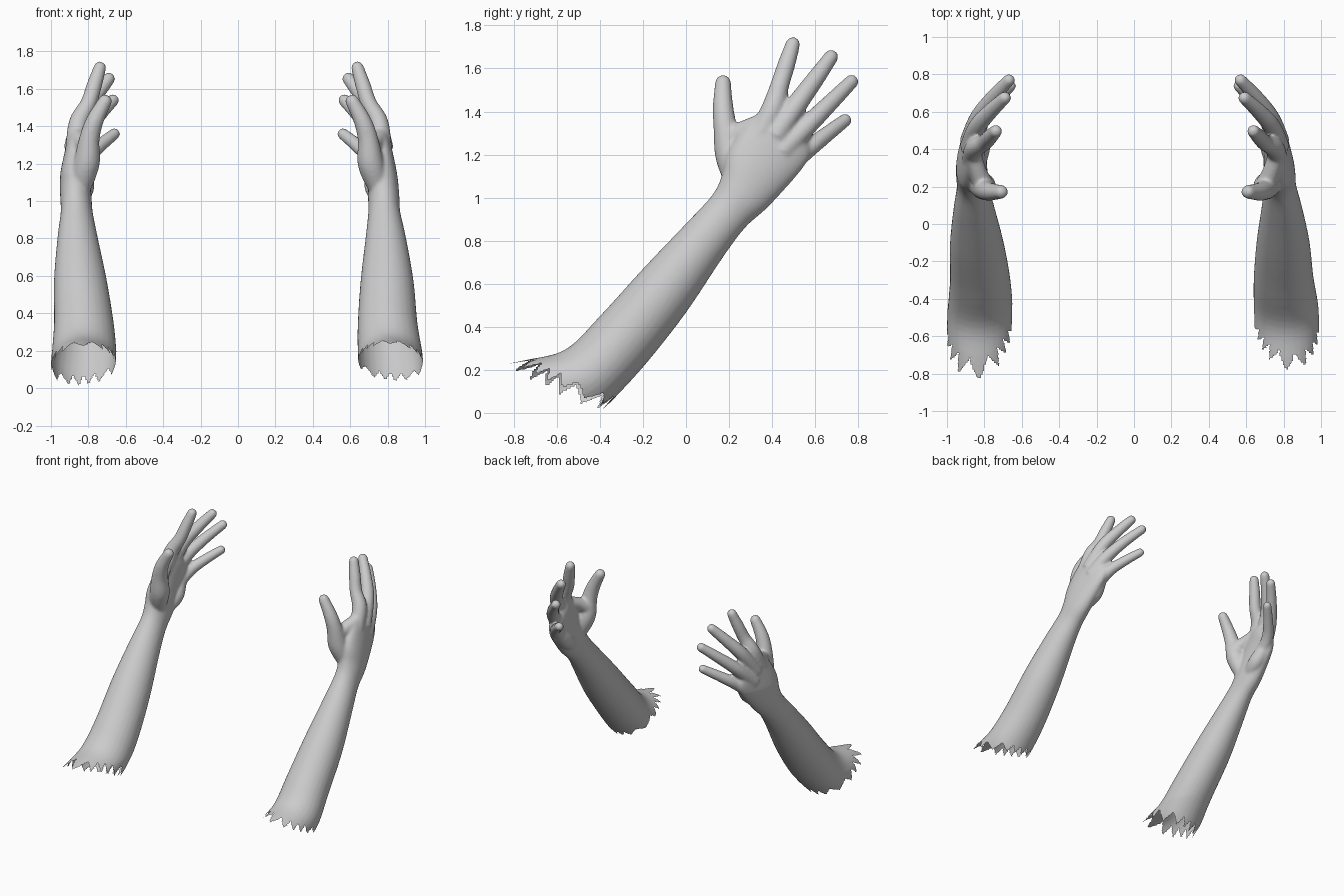
import bpy, bmesh, math
from mathutils import Vector as V

if "Cube" in bpy.data.objects:
    bpy.data.objects.remove(bpy.data.objects["Cube"])

SEG = 28


def catmull(keys, steps):
    """Smoothly interpolate tuples of numbers."""
    out = []
    for i in range(len(keys) - 1):
        p0, p1 = keys[max(i - 1, 0)], keys[i]
        p2, p3 = keys[i + 1], keys[min(i + 2, len(keys) - 1)]
        for s in range(steps):
            t = s / steps
            out.append([0.5 * (2*b + (c - a)*t + (2*a - 5*b + 4*c - d)*t*t
                               + (3*b - a - 3*c + d)*t**3)
                        for a, b, c, d in zip(p0, p1, p2, p3)])
    out.append(list(keys[-1]))
    return out


def loft(bm, rings):
    """Closed tube through rings of (centre, half axis, half axis)."""
    loops = []
    for c, a, b in rings:
        loops.append([bm.verts.new(c + a*math.cos(2*math.pi*k/SEG) + b*math.sin(2*math.pi*k/SEG))
                      for k in range(SEG)])
    for l0, l1 in zip(loops, loops[1:]):
        for k in range(SEG):
            j = (k + 1) % SEG
            bm.faces.new((l0[k], l0[j], l1[j], l1[k]))
    bm.faces.new(loops[0][::-1])
    bm.faces.new(loops[-1])


def finger(bm, keys):
    """Tapering round tube with rounded end, keys are x, y, z, radius."""
    pts = catmull(keys, 6)
    end, prev = V(pts[-1][:3]), V(pts[-2][:3])
    d, r = (end - prev).normalized(), pts[-1][3]
    for a in (20, 40, 60, 75, 86):
        a = math.radians(a)
        pts.append([*(end + d*r*math.sin(a)), r*math.cos(a)])
    rings = []
    for i, p in enumerate(pts):
        t = (V(pts[min(i + 1, len(pts) - 1)][:3]) - V(pts[max(i - 1, 0)][:3])).normalized()
        a = t.cross(V((0.8, -0.5, 0.3))).normalized()
        rings.append((V(p[:3]), a*(p[3] + 0.003), t.cross(a)*(p[3] + 0.003)))
    loft(bm, rings)


# forearm and palm: upper edge (y, z), lower edge (y, z), centre x, half width x, x tilt
ARM = [
    (-0.98, 0.20, -0.47, -0.07, 0.82, 0.17, 0),
    (-0.75, 0.245, -0.40, 0.00, 0.817, 0.173, 0),
    (-0.56, 0.295, -0.325, 0.075, 0.813, 0.173, 0),
    (-0.40, 0.45, -0.18, 0.235, 0.80, 0.16, 0),
    (-0.20, 0.67, 0.00, 0.465, 0.797, 0.142, 0),
    (0.00, 0.88, 0.17, 0.72, 0.79, 0.108, 0),
    (0.12, 1.01, 0.275, 0.86, 0.782, 0.086, 0),
    (0.165, 1.10, 0.37, 0.945, 0.779, 0.084, 0),
    (0.19, 1.20, 0.46, 1.04, 0.778, 0.08, 0.01),
    (0.25, 1.30, 0.545, 1.14, 0.775, 0.066, 0.02),
    (0.34, 1.40, 0.58, 1.21, 0.762, 0.054, 0.02),
    (0.40, 1.43, 0.56, 1.28, 0.752, 0.03, 0.015),
]
FINGERS = [
    # index, middle, ring, little
    [(.77, .34, 1.28, .05), (.752, .405, 1.42, .049), (.70, .435, 1.52, .041), (.668, .467, 1.62, .038), (.638, .497, 1.715, .031)],
    [(.78, .41, 1.28, .05), (.738, .52, 1.44, .045), (.67, .60, 1.55, .039), (.59, .675, 1.655, .031)],
    [(.78, .44, 1.21, .05), (.735, .565, 1.335, .043), (.66, .67, 1.44, .037), (.568, .77, 1.54, .030)],
    [(.76, .43, 1.12, .05), (.71, .565, 1.225, .040), (.64, .655, 1.295, .034), (.56, .74, 1.36, .028)],
    # thumb with ball, then the web beside it
    [(.75, .235, 1.08, .055), (.71, .205, 1.20, .067), (.695, .182, 1.33, .052), (.665, .172, 1.43, .044), (.61, .172, 1.535, .034)],
    [(.70, .20, 1.27, .055), (.73, .27, 1.31, .045), (.765, .37, 1.35, .045)],
    # heel of the palm on the little finger side
    [(.755, .33, 1.03, .05), (.735, .42, 1.09, .058), (.74, .50, 1.18, .045)],
]


def make_arm(name, side):
    bm = bmesh.new()
    rings = []
    for uy, uz, ly, lz, cx, hx, tilt in catmull(ARM, 5):
        u, l = V((cx, uy, uz)), V((cx - tilt, ly, lz))
        rings.append(((u + l)/2, (u - l)/2, V((hx, 0, 0))))
    loft(bm, rings)
    for f in FINGERS:
        finger(bm, f)
    bmesh.ops.recalc_face_normals(bm, faces=bm.faces)
    me = bpy.data.meshes.new(name)
    bm.to_mesh(me)
    bm.free()
    ob = bpy.data.objects.new(name, me)
    bpy.context.collection.objects.link(ob)

    # fuse the parts into one smooth skin
    m = ob.modifiers.new("fuse", 'REMESH')
    m.mode, m.voxel_size = 'VOXEL', 0.009
    m = ob.modifiers.new("soften", 'SMOOTH')
    m.factor, m.iterations = 0.5, 10
    dg = bpy.context.evaluated_depsgraph_get()
    skin = bpy.data.meshes.new_from_object(ob.evaluated_get(dg))
    ob.modifiers.clear()
    ob.data = skin

    # ragged open end below the elbow
    bm = bmesh.new()
    bm.from_mesh(skin)
    mean, amp = (0.035, 0.028) if side > 0 else (0.012, 0.036)
    gone = []
    for f in bm.faces:
        x, y, z = f.calc_center_median()
        d = 0.43*(y + 0.76) + 0.90*(z - 0.22)
        if d > 0.2:
            continue
        ang = math.atan2(x - 0.815, (0.9*(y + 0.56) - 0.43*(z - 0.13)) * 0.8)
        ph = ang/(2*math.pi)*15 + 0.3*math.sin(3*ang)
        zig = 4*abs(ph - math.floor(ph) - 0.5) - 1
        if d < mean + amp*zig - 0.12*(x - 0.82):
            gone.append(f)
    bmesh.ops.delete(bm, geom=gone, context='FACES')

    # the other arm is mirrored and leans outward a little
    if side < 0:
        for v in bm.verts:
            v.co.x = -(v.co.x + 0.01 + 0.09*min(max((v.co.z - 0.2)/0.95, 0), 1))
        bmesh.ops.reverse_faces(bm, faces=bm.faces)
    for f in bm.faces:
        f.smooth = True
    bm.to_mesh(skin)
    bm.free()
    skin.name = name
    return ob


make_arm("right_forearm_and_hand", 1)
make_arm("left_forearm_and_hand", -1)
